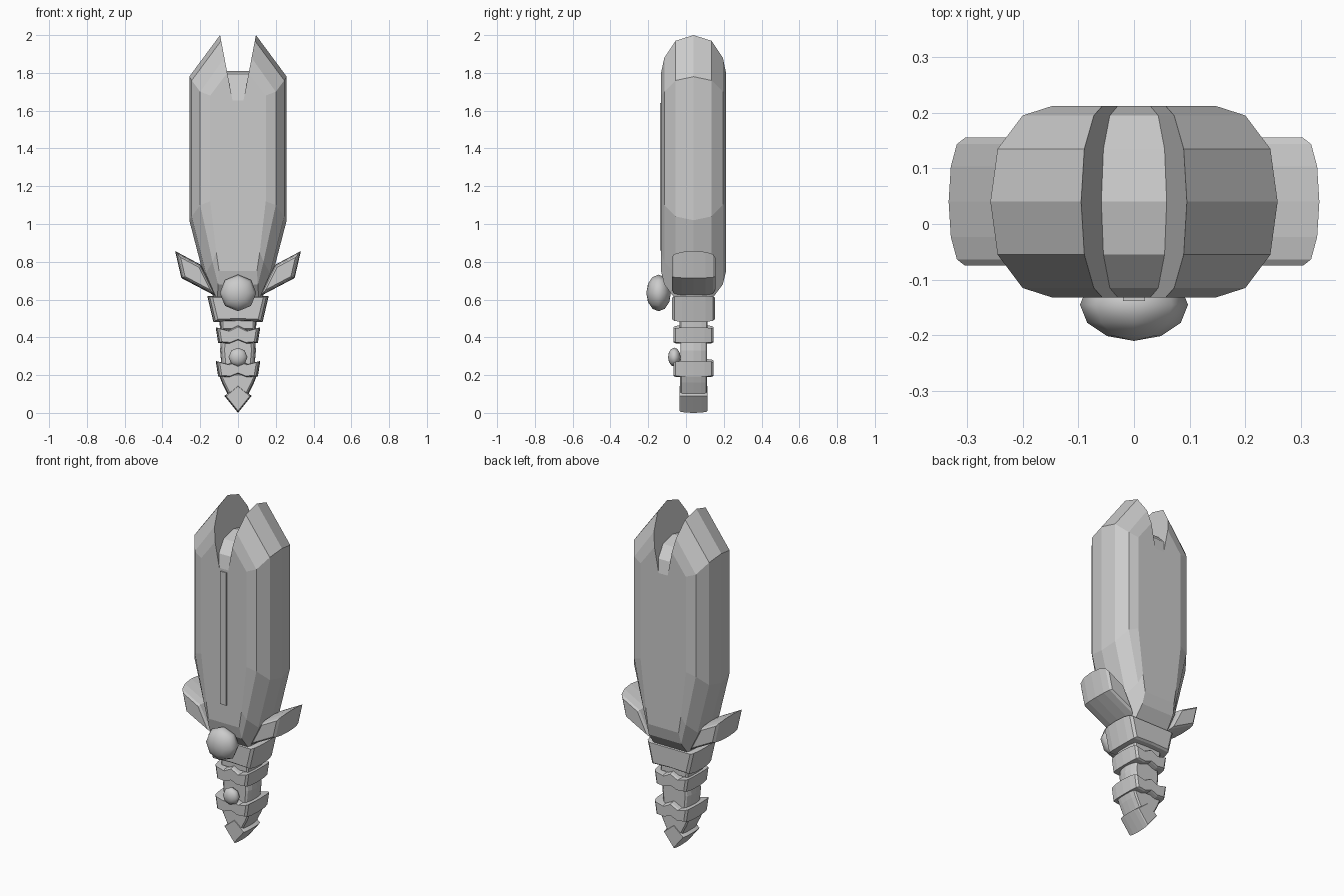
import bpy, bmesh, math
from mathutils import Vector

if "Cube" in bpy.data.objects:
    bpy.data.objects.remove(bpy.data.objects["Cube"])

YC = 0.04  # middle plane of the blade

grey = bpy.data.materials.new("plain grey")
grey.diffuse_color = (0.6, 0.6, 0.6, 1)
grey.use_nodes = True
grey.node_tree.nodes["Principled BSDF"].inputs["Base Color"].default_value = grey.diffuse_color


def layered(name, layers):
    """Stack xz outlines at depths +-d from the middle plane and skin them."""
    stack = [(-d, p) for d, p in reversed(layers)] + list(layers[1:])
    bm = bmesh.new()
    loops = [[bm.verts.new((x, YC + d, z)) for x, z in p] for d, p in stack]
    n = len(loops[0])
    for a, b in zip(loops, loops[1:]):
        for i in range(n):
            j = (i + 1) % n
            bm.faces.new((a[i], a[j], b[j], b[i]))
    caps = [bm.faces.new(loops[0]), bm.faces.new(loops[-1])]
    bmesh.ops.recalc_face_normals(bm, faces=bm.faces[:])
    bmesh.ops.triangulate(bm, faces=caps)
    me = bpy.data.meshes.new(name)
    bm.to_mesh(me)
    bm.free()
    ob = bpy.data.objects.new(name, me)
    bpy.context.collection.objects.link(ob)
    me.materials.append(grey)
    return ob


def mirrored(half):
    """Complete a right-hand outline with its left half."""
    return half + [(-x, z) for x, z in reversed(half) if x > 1e-5]


def pillow(name, outline, depth, scales=(1, 0.98, 0.92, 0.82)):
    """Extruded outline with rounded front and back."""
    cx = sum(p[0] for p in outline) / len(outline)
    cz = sum(p[1] for p in outline) / len(outline)
    layers = [(depth * f, [(cx + (x - cx) * s, cz + (z - cz) * s) for x, z in outline])
              for f, s in zip((0, 0.55, 0.9, 1), scales)]
    return layered(name, layers)


# Blade: nested outlines, both prongs ending on the slanted notch walls
def notch(z):
    return 0.095 - (2.0 - z) * 0.191


def blade_outline(mid, tip, w, shoulder, low, hip, foot):
    return mirrored([(0, mid), (notch(mid), mid), (notch(tip), tip), (w, shoulder),
                     (w, low), hip, foot])


layered("blade", [
    (0.0, blade_outline(1.81, 2.0, 0.258, 1.78, 1.02, (0.185, 0.74), (0.115, 0.58))),
    (0.095, blade_outline(1.79, 1.97, 0.245, 1.76, 1.04, (0.17, 0.74), (0.11, 0.60))),
    (0.155, blade_outline(1.73, 1.88, 0.20, 1.70, 1.10, (0.135, 0.80), (0.105, 0.68))),
    (0.172, blade_outline(1.655, 1.80, 0.147, 1.68, 1.12, (0.115, 0.85), (0.10, 0.75))),
])

# Thin raised spine on the front of the blade
bpy.ops.mesh.primitive_cube_add(size=1, location=(0, -0.132, 1.25))
spine = bpy.context.object
spine.name = "front_spine"
spine.scale = (0.04, 0.012, 0.78)
spine.data.materials.append(grey)

# Guard wings
for side, label in ((1, "right"), (-1, "left")):
    pts = [(0.333, 0.857), (0.30, 0.714), (0.11, 0.614), (0.195, 0.783)]
    pillow(label + "_guard_wing", [(side * x, z) for x, z in pts], 0.115, (1, 0.96, 0.85, 0.7))

# Collar below the blade
pillow("collar", mirrored([(0, 0.62), (0.12, 0.62), (0.163, 0.62), (0.13, 0.48), (0, 0.485)]),
       0.113)

# Grip, its neck and the taper towards the pommel
pillow("grip_neck", mirrored([(0.10, 0.51), (0.095, 0.44)]), 0.075)
pillow("grip", mirrored([(0.085, 0.46), (0.095, 0.33), (0.085, 0.22)]), 0.07,
       (1, 0.95, 0.85, 0.75))
pillow("grip_taper", mirrored([(0.105, 0.21), (0.085, 0.16), (0.055, 0.10)]), 0.072)

# Chevron rings around the grip
for i, z in enumerate((0.365, 0.187)):
    half = [(0, z + 0.10), (0.055, z + 0.072), (0.118, z + 0.088), (0.105, z + 0.005),
            (0.05, z), (0, z + 0.02)]
    pillow("grip_ring_%d" % (i + 1), mirrored(half), 0.105)

# Diamond pommel
pillow("pommel", [(0, 0.15), (0.072, 0.09), (0, 0.0), (-0.072, 0.09)], 0.075,
       (1, 0.98, 0.93, 0.86))


# Faceted round gems, poles facing front
def gem(name, loc, r, depth, segs=8, rings=6):
    bpy.ops.mesh.primitive_uv_sphere_add(segments=segs, ring_count=rings, radius=1, location=loc,
                                         rotation=(math.pi / 2, 0, 0))
    ob = bpy.context.object
    ob.name = name
    ob.scale = (r, r, depth)
    ob.data.materials.append(grey)
    bpy.ops.object.shade_smooth_by_angle(angle=math.radians(60))


gem("large_gem", (0, -0.145, 0.635), 0.097, 0.065)
gem("small_gem", (0, -0.062, 0.295), 0.05, 0.033)
gem("gem_sparkle", (-0.023, -0.193, 0.65), 0.012, 0.006)
